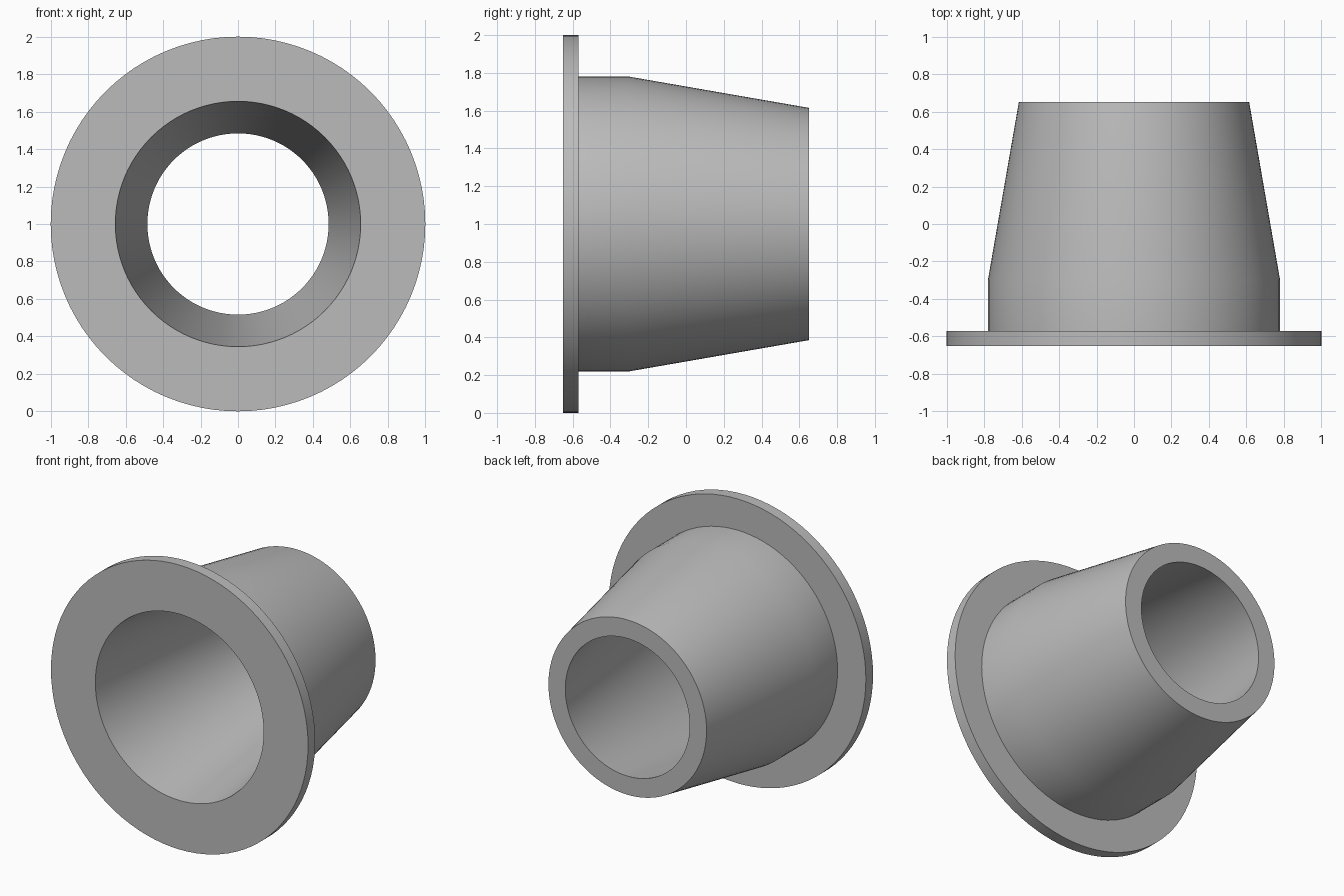
import bpy
import bmesh
from math import tau
from mathutils import Vector

cube = bpy.data.objects.get("Cube")
if cube:
    bpy.data.objects.remove(cube, do_unlink=True)

SEGMENTS = 96
AXIS_HEIGHT = 1.0

# One plain grey for the whole part
grey = bpy.data.materials.new("plain grey")
grey.use_nodes = True
colour = (0.5, 0.5, 0.5, 1.0)
grey.diffuse_color = colour
grey.node_tree.nodes["Principled BSDF"].inputs["Base Color"].default_value = colour


def lathe(name, profile, material):
    """Revolve a closed (radius, y) profile around the front-to-back axis."""
    bm = bmesh.new()
    verts = [bm.verts.new((r, y, AXIS_HEIGHT)) for r, y in profile]
    edges = [bm.edges.new((v, verts[(i + 1) % len(verts)]))
             for i, v in enumerate(verts)]
    bmesh.ops.spin(bm, geom=verts + edges, cent=Vector((0, 0, AXIS_HEIGHT)),
                   axis=Vector((0, 1, 0)), angle=tau, steps=SEGMENTS,
                   use_merge=False)
    bmesh.ops.remove_doubles(bm, verts=bm.verts, dist=0.0005)
    bmesh.ops.recalc_face_normals(bm, faces=bm.faces)
    mesh = bpy.data.meshes.new(name)
    bm.to_mesh(mesh)
    bm.free()
    mesh.materials.append(material)
    obj = bpy.data.objects.new(name, mesh)
    bpy.context.collection.objects.link(obj)
    bpy.ops.object.select_all(action='DESELECT')
    obj.select_set(True)
    bpy.context.view_layer.objects.active = obj
    bpy.ops.object.shade_smooth_by_angle(angle=0.5)
    return obj


# Flanged sleeve: flange, short straight collar, tapered body, tapered bore
lathe("flanged_sleeve", [
    (0.655, -0.65),   # bore mouth
    (1.0, -0.65),     # flange front
    (1.0, -0.57),     # flange back
    (0.78, -0.57),    # collar root
    (0.78, -0.30),    # start of taper
    (0.615, 0.65),    # outer rim
    (0.484, 0.65),    # inner rim
], grey)
